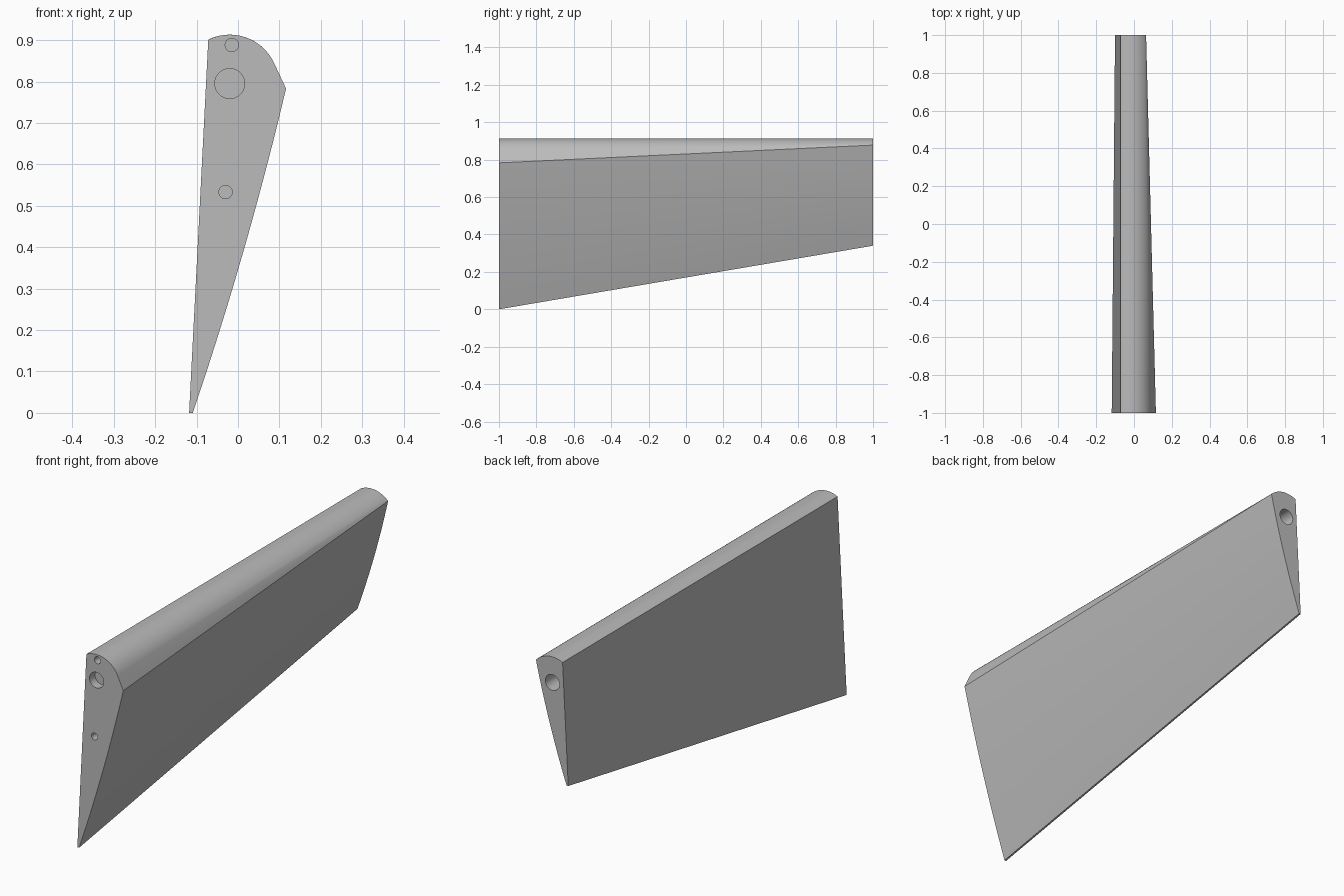
import bpy, bmesh, math
from mathutils import Vector

if "Cube" in bpy.data.objects:
    bpy.data.objects.remove(bpy.data.objects["Cube"], do_unlink=True)

grey = bpy.data.materials.new("plain grey")
grey.use_nodes = True
colour = (0.5, 0.5, 0.5, 1)
grey.diffuse_color = colour
grey.node_tree.nodes["Principled BSDF"].inputs["Base Color"].default_value = colour

AXIS = Vector((-0.02, 0.795))   # hinge axis, shared by the rounded nose and the main bore
RADIUS = 0.118


def lerp(a, b, t):
    return a + (b - a) * t


def section(t):
    """Blade outline in x, z at t = 0 (front, wide) to 1 (back, narrow)."""
    end = lerp(25, 48, t)
    pts = []
    for i in range(25):
        a = math.radians(lerp(116, end, i / 24))
        pts.append(AXIS + RADIUS * Vector((math.cos(a), math.sin(a))))
    corner = Vector((0.116, 0.783)).lerp(Vector((0.064, 0.878)), t)
    tip = Vector((-0.109, 0)).lerp(Vector((-0.092, 0.34)), t)
    bulge = lerp(0.010, 0.009, t)
    # gently bowed side, from the nose corner to the trailing edge
    for i in range(13):
        s = i / 12
        p = corner.lerp(tip, s)
        pts.append(p + Vector((4 * bulge * s * (1 - s), 0)))
    pts.append(Vector((-0.118, 0)).lerp(Vector((-0.1005, 0.34)), t))
    return pts


# Tapered blade lofted through the outlines
bm = bmesh.new()
STEPS = 12
rings = [[bm.verts.new((p.x, lerp(-1, 1, k / STEPS), p.y)) for p in section(k / STEPS)]
         for k in range(STEPS + 1)]
for a, b in zip(rings, rings[1:]):
    n = len(a)
    for i in range(n):
        j = (i + 1) % n
        bm.faces.new((a[i], a[j], b[j], b[i]))
bm.faces.new(rings[0])
bm.faces.new(rings[-1])
bmesh.ops.recalc_face_normals(bm, faces=bm.faces)
mesh = bpy.data.meshes.new("blade")
bm.to_mesh(mesh)
bm.free()
blade = bpy.data.objects.new("blade", mesh)
bpy.context.collection.objects.link(blade)
mesh.materials.append(grey)


def drill(name, x, z, radius, end, depth):
    """Blind round hole in the front (end = -1) or back (end = 1)."""
    bpy.ops.mesh.primitive_cylinder_add(vertices=48, radius=radius, depth=2 * depth,
                                        location=(x, end, z), rotation=(math.pi / 2, 0, 0))
    cutter = bpy.context.object
    cutter.name = name
    cutter.data.materials.append(grey)
    mod = blade.modifiers.new(name, "BOOLEAN")
    mod.operation = "DIFFERENCE"
    mod.solver = "EXACT"
    mod.object = cutter
    bpy.ops.object.select_all(action="DESELECT")
    blade.select_set(True)
    bpy.context.view_layer.objects.active = blade
    bpy.ops.object.modifier_apply(modifier=name)
    bpy.data.objects.remove(cutter, do_unlink=True)


# Pivot bores at both ends, and two pin holes at the front
drill("front_bore", AXIS.x, AXIS.y, 0.036, -1, 0.04)
drill("back_bore", AXIS.x, AXIS.y, 0.036, 1, 0.2)
drill("upper_pin_hole", -0.015, 0.888, 0.016, -1, 0.1)
drill("lower_pin_hole", -0.03, 0.533, 0.016, -1, 0.1)

bpy.ops.object.shade_smooth_by_angle(angle=math.radians(25))
